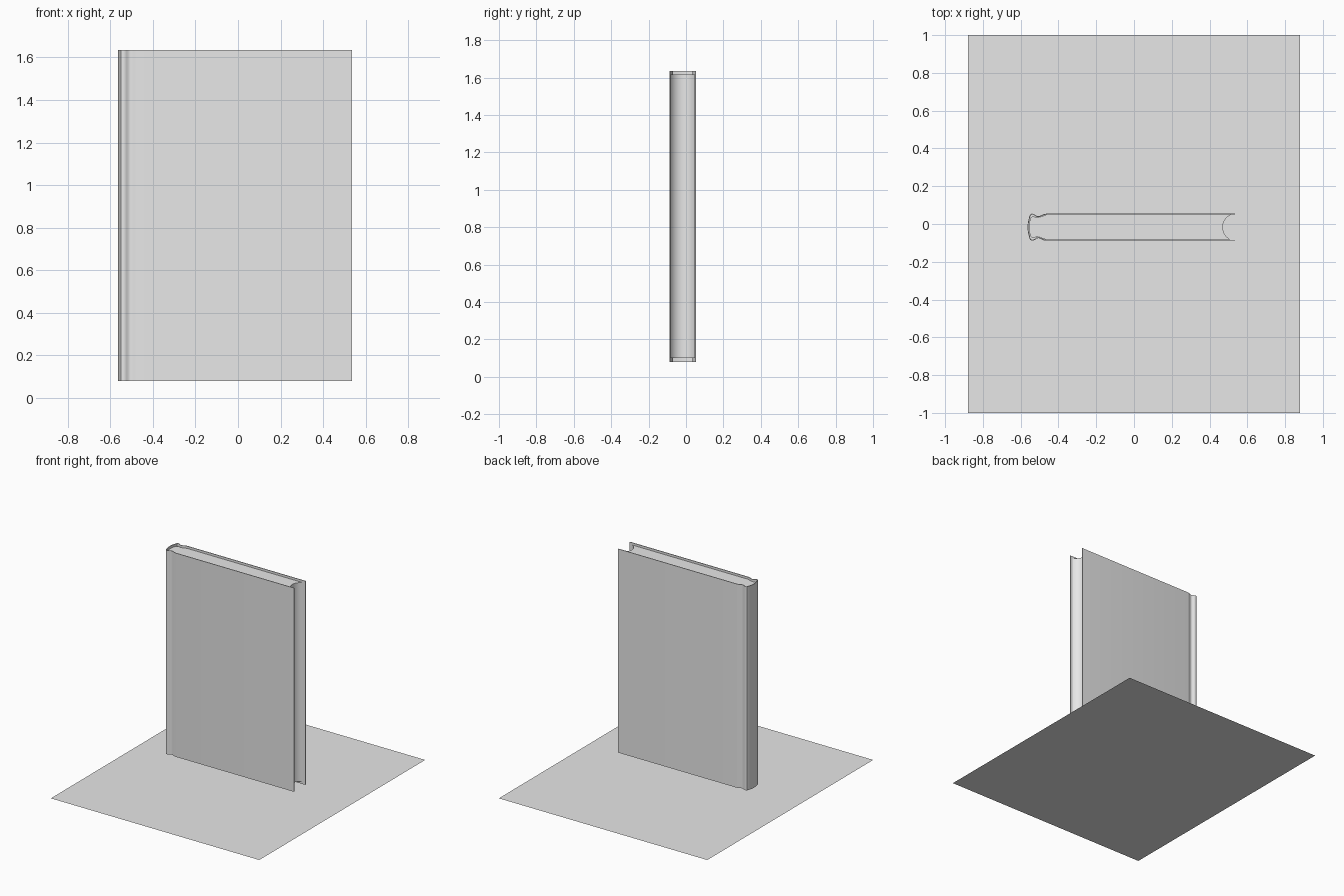
import bpy, bmesh, math

cube = bpy.data.objects.get("Cube")
if cube:
    bpy.data.objects.remove(cube)

MID_Y = -0.017   # centre of the book's thickness
HALF = 0.0715    # half of the thickness
BOARD = 0.005    # cover thickness

grey = bpy.data.materials.new("plain grey")
grey.use_nodes = True
colour = (0.8, 0.8, 0.8, 1)
grey.diffuse_color = colour
grey.node_tree.nodes["Principled BSDF"].inputs["Base Color"].default_value = colour


def mirrored(half):
    """Complete a profile whose last point lies on the middle line."""
    return half + [(x, -y) for x, y in reversed(half[:-1])]


def extrude_profile(name, points, z0, z1, closed):
    """Raise a plan profile into a sheet, or a capped solid if closed."""
    bm = bmesh.new()
    low = [bm.verts.new((x, y + MID_Y, z0)) for x, y in points]
    high = [bm.verts.new((x, y + MID_Y, z1)) for x, y in points]
    n = len(points)
    for i in range(n if closed else n - 1):
        j = (i + 1) % n
        bm.faces.new((low[i], low[j], high[j], high[i]))
    if closed:
        bm.faces.new(high)
        bm.faces.new(low[::-1])
        bmesh.ops.recalc_face_normals(bm, faces=bm.faces)
    mesh = bpy.data.meshes.new(name)
    bm.to_mesh(mesh)
    bm.free()
    mesh.materials.append(grey)
    obj = bpy.data.objects.new(name, mesh)
    bpy.context.collection.objects.link(obj)
    return obj


def select_only(obj):
    bpy.ops.object.select_all(action="DESELECT")
    obj.select_set(True)
    bpy.context.view_layer.objects.active = obj


# Cover: flat board, hinge groove, shoulder and rounded spine
cover_half = [(0.535, HALF), (-0.465, HALF), (-0.48, 0.069), (-0.493, 0.062),
              (-0.505, 0.058), (-0.515, 0.060), (-0.523, 0.066),
              (-0.532, 0.071), (-0.542, HALF), (-0.550, 0.067),
              (-0.554, 0.058), (-0.557, 0.045), (-0.562, 0.024), (-0.564, 0)]
cover = extrude_profile("book_cover", mirrored(cover_half), 0.08, 1.635, False)
solid = cover.modifiers.new("thickness", "SOLIDIFY")
solid.thickness = BOARD
solid.offset = -1
select_only(cover)
bpy.ops.object.modifier_apply(modifier=solid.name)
bpy.ops.object.shade_smooth_by_angle(angle=math.radians(35))

# Page block: rounded back and hollow fore edge
inner = HALF - BOARD - 0.0005
back_edge = [(-0.465, inner), (-0.49, 0.057), (-0.505, 0.052), (-0.52, 0.053),
             (-0.535, 0.058), (-0.547, 0.050), (-0.555, 0.022), (-0.557, 0)]
fore_edge = []
for i in range(-8, 9):
    t = i / 8
    fore_edge.append((0.47 + 0.042 * (1 - math.sqrt(1 - 0.8 * t * t)) / 0.553, t * inner))
pages = extrude_profile("page_block", mirrored(back_edge) + fore_edge[:], 0.10, 1.618, True)
select_only(pages)
bpy.ops.object.shade_smooth_by_angle(angle=math.radians(35))

# Ground sheet under the floating book
bpy.ops.mesh.primitive_plane_add(size=2)
sheet = bpy.context.object
sheet.name = "ground_sheet"
sheet.scale = (0.88, 1, 1)
sheet.data.materials.append(grey)
